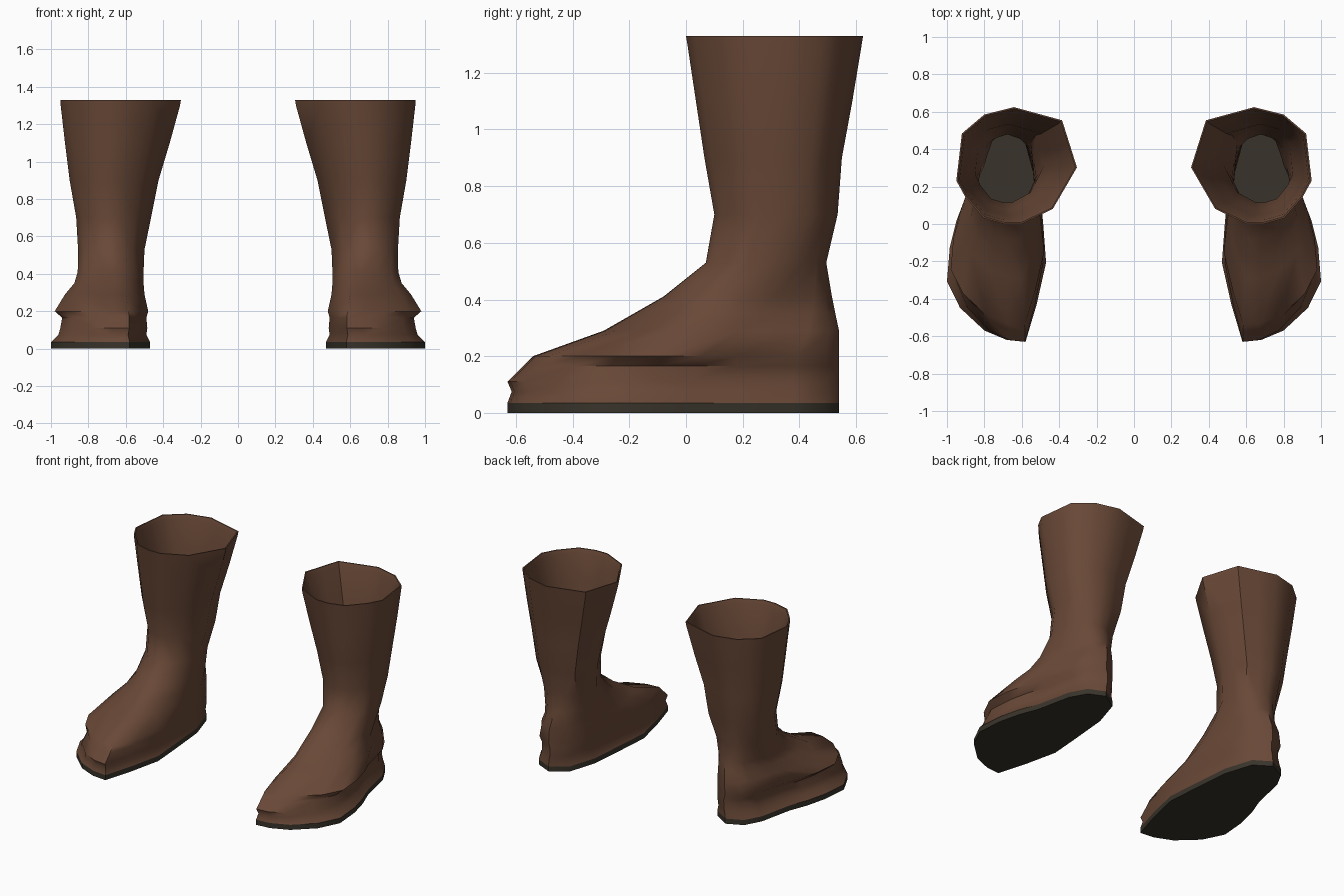
import bpy, bmesh

if "Cube" in bpy.data.objects:
    bpy.data.objects.remove(bpy.data.objects["Cube"])

# Outlines seen from above, anticlockwise from the inner toe
FOOT = [(.58, -.62), (.68, -.61), (.80, -.56), (.93, -.44), (1.0, -.30), (.985, -.12),
        (.95, .02), (.90, .15), (.85, .38), (.79, .49), (.68, .54), (.57, .47),
        (.51, .28), (.485, 0), (.47, -.20), (.52, -.42)]
CUFF = [(.60, .01), (.69, .01), (.80, .04), (.90, .15), (.95, .24), (.935, .365),
        (.92, .49), (.86, .54), (.80, .59), (.72, .61), (.64, .63), (.51, .595),
        (.38, .56), (.34, .435), (.30, .31), (.43, .09)]

# Levels of the boot: height, x range, y range, share of cuff outline
LEVELS = [(.035, .47, 1.0, -.63, .54, 0), (.075, .49, .96, -.615, .54, 0),
          (.11, .485, .95, -.63, .54, 0), (.165, .49, .94, -.575, .54, 0),
          (.20, .48, .98, -.54, .54, 0), (.29, .50, .925, -.29, .54, .1),
          (.35, .505, .875, -.185, .527, .25), (.41, .505, .857, -.08, .515, .45),
          (.53, .50, .855, .07, .495, .8), (.70, .465, .865, .10, .535, 1),
          (.90, .425, .90, .065, .55, 1), (1.10, .365, .925, .035, .587, 1),
          (1.30, .31, .948, .005, .62, 1), (1.33, .305, .95, 0, .625, 1)]


def unit(points):
    """Stretch an outline to fill the unit square."""
    lo = [min(p[i] for p in points) for i in (0, 1)]
    hi = [max(p[i] for p in points) for i in (0, 1)]
    return [[(p[i] - lo[i]) / (hi[i] - lo[i]) for i in (0, 1)] for p in points]


UNIT_FOOT, UNIT_CUFF = unit(FOOT), unit(CUFF)


def ring(bm, level, inset=0.0):
    z, x0, x1, y0, y1, t = level
    x0, x1, y0, y1 = x0 + inset, x1 - inset, y0 + inset, y1 - inset
    verts = []
    for f, c in zip(UNIT_FOOT, UNIT_CUFF):
        u, v = (f[i] * (1 - t) + c[i] * t for i in (0, 1))
        verts.append(bm.verts.new((x0 + u * (x1 - x0), y0 + v * (y1 - y0), z)))
    return verts


def bridge(bm, rings):
    for a, b in zip(rings, rings[1:]):
        for i in range(len(a)):
            j = (i + 1) % len(a)
            bm.faces.new((a[i], a[j], b[j], b[i]))


def material(name, colour):
    m = bpy.data.materials.new(name)
    m.diffuse_color = (*colour, 1)
    m.use_nodes = True
    m.node_tree.nodes["Principled BSDF"].inputs["Base Color"].default_value = m.diffuse_color
    return m


def finish(bm, name, mat):
    """Make the object and mirror it to form the pair."""
    me = bpy.data.meshes.new(name)
    bm.to_mesh(me)
    bm.free()
    me.materials.append(mat)
    ob = bpy.data.objects.new(name, me)
    bpy.context.collection.objects.link(ob)
    bpy.ops.object.select_all(action='DESELECT')
    ob.select_set(True)
    bpy.context.view_layer.objects.active = ob
    bpy.ops.object.shade_smooth_by_angle(angle=0.8)
    mod = ob.modifiers.new("pair", 'MIRROR')
    mod.use_axis[0] = True
    mod.use_mirror_merge = False


leather = material("brown leather", (.14, .065, .038))
rubber = material("dark sole", (.040, .034, .024))

# Boot upper: outside going up, over the rim, inside going down
bm = bmesh.new()
outside = [ring(bm, l) for l in LEVELS]
rim = ring(bm, LEVELS[-1], .008)
inside = [ring(bm, l, .016) for l in reversed(LEVELS[:-1])]
bridge(bm, outside + [rim] + inside)
finish(bm, "boot_upper", leather)

# Sole: flat slab whose top also serves as the insole
bm = bmesh.new()
low = ring(bm, (0, *LEVELS[0][1:]))
high = ring(bm, LEVELS[0])
bridge(bm, [low, high])
bm.faces.new(low[::-1])
bm.faces.new(high)
finish(bm, "sole", rubber)
